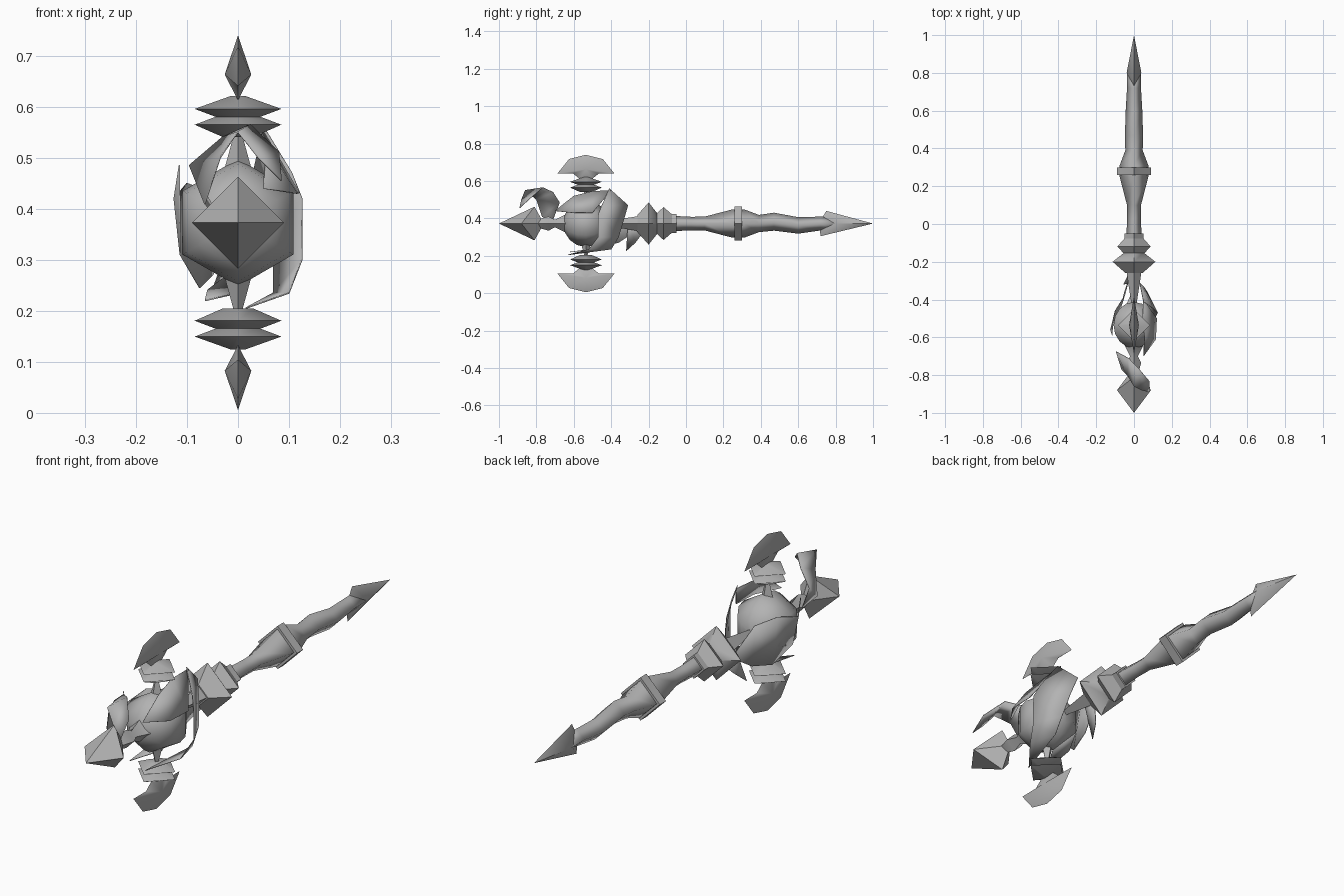
import bpy, bmesh, math

cube = bpy.data.objects.get("Cube")
if cube:
    bpy.data.objects.remove(cube)

MID = 0.3725      # height of the long axis
HEAD = -0.535     # centre of the head along y

metal = bpy.data.materials.new("grey_metal")
metal.use_nodes = True
metal.diffuse_color = (0.45, 0.45, 0.45, 1)
for node in metal.node_tree.nodes:
    if node.type == 'BSDF_PRINCIPLED':
        node.inputs["Base Color"].default_value = (0.45, 0.45, 0.45, 1)


def finish(name, verts, faces, angle):
    """Make an object, smooth below the given crease angle."""
    mesh = bpy.data.meshes.new(name)
    mesh.from_pydata(verts, [], faces)
    bm = bmesh.new()
    bm.from_mesh(mesh)
    bmesh.ops.remove_doubles(bm, verts=bm.verts, dist=0.0005)
    bmesh.ops.recalc_face_normals(bm, faces=bm.faces)
    bm.to_mesh(mesh)
    bm.free()
    mesh.polygons.foreach_set("use_smooth", [True] * len(mesh.polygons))
    mesh.set_sharp_from_angle(angle=math.radians(angle))
    mesh.materials.append(metal)
    obj = bpy.data.objects.new(name, mesh)
    bpy.context.collection.objects.link(obj)
    return obj


def lathe(name, profile, sides, place, angle):
    """Rings of (position, radius, sideways shift); place maps them to space."""
    verts, faces = [], []
    for p, r, *shift in profile:
        for i in range(sides):
            t = math.tau * i / sides
            verts.append(place(p, r * math.sin(t), r * math.cos(t) + sum(shift)))
    for k in range(len(profile) - 1):
        for i in range(sides):
            j = (i + 1) % sides
            a, b = k * sides, (k + 1) * sides
            faces.append((a + i, a + j, b + j, b + i))
    faces.append(tuple(range(sides)))
    faces.append(tuple(range(len(verts) - sides, len(verts))))
    return finish(name, verts, faces, angle)


def along_y(p, u, v):
    return (u, p, MID + v)


def bipyramid(name, rim, apex_a, apex_b):
    """A rim loop joined to a ridge point on each side."""
    n = len(rim)
    faces = [(i, (i + 1) % n, n) for i in range(n)]
    faces += [((i + 1) % n, i, n + 1) for i in range(n)]
    return finish(name, rim + [apex_a, apex_b], faces, 60)


def leaf(name, start, pairs, end):
    """A thin curved blade: pointed ends and pairs of edge points between."""
    verts = [start] + [p for pair in pairs for p in pair] + [end]
    last = len(verts) - 1
    faces = [(0, 1, 2), (last - 2, last, last - 1)]
    faces += [(k, k + 2, k + 3, k + 1) for k in range(1, last - 2, 2)]
    obj = finish(name, verts, faces, 40)
    mod = obj.modifiers.new("thickness", 'SOLIDIFY')
    mod.thickness = 0.003
    mod.offset = 0
    return obj


# Square shaft with softened corners, from the guards to the rear spike
lathe("shaft", [(-0.10, 0.038), (-0.05, 0.04), (0.03, 0.036), (0.10, 0.037),
                (0.25, 0.076), (0.31, 0.076), (0.39, 0.046), (0.47, 0.048, 0.01),
                (0.60, 0.044, -0.01), (0.72, 0.037), (0.80, 0.037)], 4, along_y, 91)
lathe("shaft_band", [(0.26, 0.09), (0.30, 0.09)], 4, along_y, 50)
lathe("shaft_collar", [(-0.085, 0.05), (-0.05, 0.05)], 4, along_y, 50)
lathe("large_guard", [(-0.26, 0.045), (-0.20, 0.113), (-0.15, 0.05)], 4, along_y, 50)
lathe("small_guard", [(-0.16, 0.05), (-0.12, 0.088), (-0.07, 0.045)], 4, along_y, 50)
lathe("guard_tip", [(-0.42, 0.014), (-0.25, 0.04)], 4, along_y, 50)

# Rear spike
bipyramid("rear_spike", [(0, 1, MID), (0, 0.75, 0.44), (0, 0.71, MID), (0, 0.72, 0.305)],
          (0.039, 0.8, MID), (-0.039, 0.8, MID))

# Round core of the head and front point
ball = [(HEAD - 0.122 * math.cos(math.pi * k / 8),
         max(0.125 * math.sin(math.pi * k / 8), 0.001)) for k in range(9)]
lathe("core", ball, 6, along_y, 70)
lathe("front_neck", [(-0.64, 0.05), (-0.70, 0.02), (-0.735, 0.038), (-0.80, 0.02)], 4, along_y, 50)
front = [(0, -1, MID), (0.09, -0.88, MID), (0, -0.81, MID + 0.09),
         (-0.09, -0.88, MID), (0, -0.81, MID - 0.09), (0, -0.76, MID)]
sides = ((1, 2), (2, 3), (3, 4), (4, 1))
finish("front_point", front, [(0, a, b) for a, b in sides] + [(5, b, a) for a, b in sides], 15)

# Upper and lower arms, mirrored about the long axis
for word, s in (("upper", 1), ("lower", -1)):
    def upright(p, u, v):
        return (u, HEAD + v, MID + s * p)

    lathe(word + "_stem", [(0.10, 0.028), (0.18, 0.006)], 4, upright, 50)
    lathe(word + "_inner_disc", [(0.168, 0.03), (0.192, 0.085), (0.209, 0.04)], 4, upright, 95)
    lathe(word + "_outer_disc", [(0.206, 0.04), (0.223, 0.085), (0.248, 0.015)], 4, upright, 95)
    half = [(0.0, 0.3675), (0.09, 0.345), (0.152, 0.268), (0.07, 0.268), (0.035, 0.24)]
    rim = half + [(-y, z) for y, z in reversed(half[1:])]
    rim = [(0, HEAD + y, MID + s * z) for y, z in rim]
    bipyramid(word + "_blade", rim, (0.026, HEAD, MID + s * 0.29), (-0.026, HEAD, MID + s * 0.29))

# Curved leaves wrapped around the core
leaf("left_leaf", (0.05, -0.41, 0.56),
     [((0.105, -0.45, 0.47), (0.03, -0.31, 0.47)),
      ((0.125, -0.47, 0.42), (0.05, -0.33, 0.40)),
      ((0.125, -0.47, 0.30), (0.07, -0.36, 0.30)),
      ((0.10, -0.52, 0.235), (0.07, -0.40, 0.235))], (0.015, -0.63, 0.205))
leaf("left_top_leaf", (0.05, -0.70, 0.44),
     [((0.055, -0.60, 0.52), (0.115, -0.61, 0.43)),
      ((0.045, -0.50, 0.545), (0.12, -0.50, 0.43))], (0.05, -0.40, 0.55))
leaf("right_leaf", (-0.02, -0.27, 0.33),
     [((-0.05, -0.38, 0.43), (-0.05, -0.36, 0.27)),
      ((-0.10, -0.46, 0.45), (-0.075, -0.46, 0.245)),
      ((-0.125, -0.56, 0.42), (-0.113, -0.54, 0.31))], (-0.115, -0.59, 0.485))
leaf("right_low_leaf", (-0.02, -0.38, 0.27),
     [((0.0, -0.50, 0.235), (-0.06, -0.47, 0.24))], (-0.065, -0.62, 0.22))
leaf("rear_thorn", (0, -0.24, 0.31), [((0, -0.31, 0.38), (-0.03, -0.27, 0.27))],
     (-0.055, -0.32, 0.225))

# Hooked leaf above the front point
leaf("front_hook", (-0.03, -0.72, 0.37),
     [((-0.095, -0.675, 0.485), (-0.065, -0.77, 0.41)),
      ((-0.03, -0.71, 0.54), (-0.035, -0.80, 0.50)),
      ((0.025, -0.765, 0.565), (0.0, -0.86, 0.55)),
      ((0.08, -0.83, 0.51), (0.04, -0.88, 0.50))], (0.085, -0.89, 0.455))
